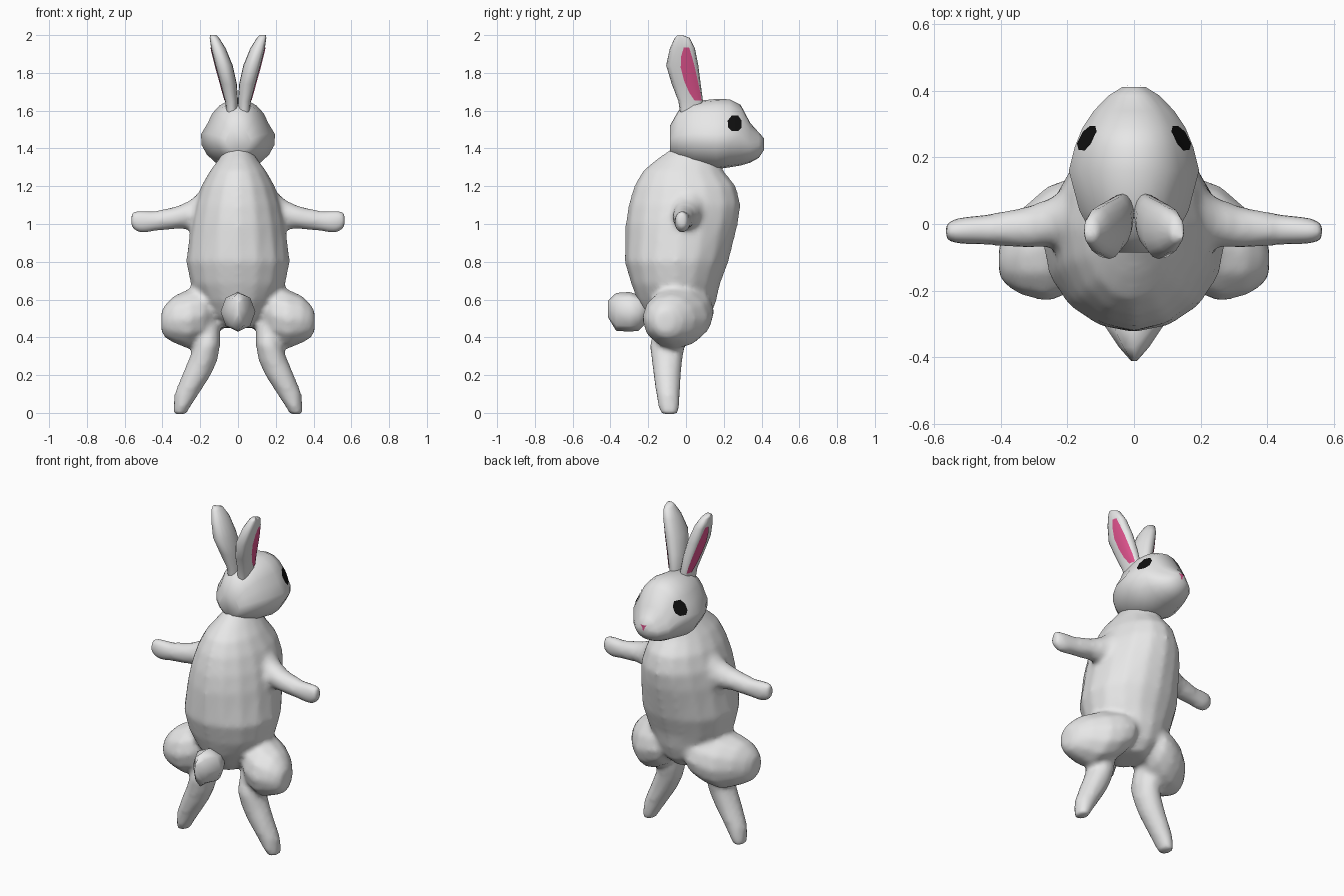
import bpy, bmesh, math
from mathutils import Vector
from mathutils.bvhtree import BVHTree

if "Cube" in bpy.data.objects:
    bpy.data.objects.remove(bpy.data.objects["Cube"])


def material(name, rgb):
    m = bpy.data.materials.new(name)
    m.diffuse_color = (*rgb, 1)
    m.use_nodes = True
    m.node_tree.nodes["Principled BSDF"].inputs["Base Color"].default_value = m.diffuse_color
    return m


FUR = material("light_grey_fur", (0.8, 0.8, 0.8))
PINK = material("pink", (0.77, 0.09, 0.28))
BLACK = material("black", (0.005, 0.005, 0.005))


def finish(bm, name, mat, mirror):
    me = bpy.data.meshes.new(name)
    bm.to_mesh(me)
    ob = bpy.data.objects.new(name, me)
    bpy.context.collection.objects.link(ob)
    me.materials.append(mat)
    if mirror:
        mod = ob.modifiers.new("mirror", "MIRROR")
        mod.use_mirror_merge = False
    bpy.context.view_layer.objects.active = ob
    ob.select_set(True)
    bpy.ops.object.shade_smooth_by_angle(angle=math.radians(75))
    ob.select_set(False)
    return ob


def round_shape(c, s):
    return c, s


def head_shape(c, s):
    """Wide cheeks below, narrower skull above."""
    t = min(max((s + 0.15) / 0.5, 0), 1)
    return c * (1 - 0.17 * t * t * (3 - 2 * t)), s


def ear_shape(c, s):
    """Flattened outer side."""
    return (c ** 0.55 if c > 1e-6 else c), s


def loft(name, axis, sections, n=12, mirror=False, shape=round_shape):
    """Rings (position, u centre, v centre, u radius, v radius) along an axis."""
    u, v = [i for i in range(3) if i != axis]
    bm = bmesh.new()
    rings = []
    for p, cu, cv, ru, rv in sections:
        ring = []
        for k in range(n):
            a = 2 * math.pi * k / n
            c, s = shape(math.cos(a), math.sin(a))
            co = [0, 0, 0]
            co[axis], co[u], co[v] = p, cu + ru * c, cv + rv * s
            ring.append(bm.verts.new(co))
        rings.append(ring)
    for a, b in zip(rings, rings[1:]):
        for k in range(n):
            j = (k + 1) % n
            bm.faces.new((a[k], a[j], b[j], b[k]))
    bm.faces.new(rings[0])
    bm.faces.new(rings[-1])
    bmesh.ops.recalc_face_normals(bm, faces=bm.faces)
    tree = BVHTree.FromBMesh(bm)
    ob = finish(bm, name, FUR, mirror)
    bm.free()
    return ob, tree


def plate(name, tree, axis, rows, mat, mirror, cols=4):
    """Thin patch of (z, start, end) rows laid onto a surface, seen along +x or +y."""
    bm = bmesh.new()
    grid = []
    direction = Vector((0, 0, 0))
    direction[axis] = -1
    for z, a, b in rows:
        line = []
        for k in range(cols + 1):
            start = Vector((0, 0, z))
            start[axis] = 1
            start[1 - axis] = a + (b - a) * k / cols
            hit, normal, _, _ = tree.ray_cast(start, direction)
            if hit is None:
                hit, normal, _, _ = tree.find_nearest(start)
            line.append(bm.verts.new(hit + normal * 0.004))
        grid.append(line)
    for a, b in zip(grid, grid[1:]):
        for k in range(cols):
            f = bm.faces.new((a[k], a[k + 1], b[k + 1], b[k]))
            f.normal_update()
            if f.normal[axis] < 0:
                f.normal_flip()
    finish(bm, name, mat, mirror)
    bm.free()


def span(p, u0, u1, v0, v1):
    return (p, (u0 + u1) / 2, (v0 + v1) / 2, (u1 - u0) / 2, (v1 - v0) / 2)


# Torso: (height, back, front, half width)
torso, _ = loft("torso", 2, [span(z, -w, w, b, f) for z, b, f, w in (
    (0.45, -0.15, 0.07, 0.07), (0.51, -0.21, 0.13, 0.14), (0.59, -0.255, 0.16, 0.20),
    (0.68, -0.29, 0.18, 0.25), (0.80, -0.325, 0.225, 0.275), (1.00, -0.32, 0.275, 0.25),
    (1.10, -0.305, 0.29, 0.23), (1.20, -0.275, 0.265, 0.195), (1.28, -0.23, 0.20, 0.15),
    (1.34, -0.16, 0.17, 0.105), (1.41, -0.06, 0.15, 0.06))], 16)

# Head, back to muzzle: (depth, bottom, top, half width)
_, head = loft("head", 1, [span(y, -w, w, b, t) for y, b, t, w in (
    (-0.085, 1.38, 1.52, 0.07), (-0.04, 1.34, 1.60, 0.125), (0.04, 1.31, 1.65, 0.17),
    (0.16, 1.29, 1.662, 0.203), (0.23, 1.30, 1.66, 0.185), (0.29, 1.31, 1.63, 0.16),
    (0.34, 1.325, 1.535, 0.125), (0.385, 1.35, 1.485, 0.08), (0.412, 1.39, 1.455, 0.035))],
    20, False, head_shape)

# Ears: (height, inner x, outer x, back, front)
_, ear = loft("ear", 2, [span(*s) for s in (
    (1.58, 0.0, 0.06, -0.03, 0.08), (1.65, 0.0, 0.068, -0.04, 0.09),
    (1.74, 0.006, 0.092, -0.075, 0.078), (1.84, 0.028, 0.12, -0.105, 0.065),
    (1.93, 0.065, 0.142, -0.085, 0.047), (1.985, 0.10, 0.15, -0.06, 0.02),
    (2.0, 0.115, 0.148, -0.045, -0.02))], 16, True, ear_shape)
plate("inner_ear", ear, 0, [(1.655, 0.045, 0.08), (1.70, 0.015, 0.073), (1.76, -0.01, 0.06),
                            (1.83, -0.028, 0.045), (1.89, -0.025, 0.03),
                            (1.935, -0.012, 0.015)], PINK, True)

# Eyes and nose
plate("eye", head, 0, [(1.49, 0.24, 0.275), (1.51, 0.222, 0.292), (1.545, 0.22, 0.292),
                       (1.572, 0.24, 0.275)], BLACK, True)
plate("nose", head, 1, [(1.415, -0.004, 0.004), (1.432, -0.007, 0.007),
                        (1.448, -0.018, 0.018)], PINK, False)

# Arms, shoulder to paw
arm, _ = loft("arm", 0, [(0.10, 0.03, 1.10, 0.12, 0.15), (0.19, 0.02, 1.075, 0.095, 0.11),
                         (0.25, 0.005, 1.05, 0.075, 0.08), (0.32, -0.01, 1.035, 0.064, 0.062),
                         (0.44, -0.017, 1.015, 0.048, 0.055), (0.51, -0.02, 1.012, 0.043, 0.062),
                         (0.55, -0.022, 1.018, 0.036, 0.056),
                         (0.566, -0.022, 1.02, 0.025, 0.038)], 10, True)

# Thighs, hip to outer side
thigh, _ = loft("thigh", 0, [(0.06, 0.03, 0.56, 0.09, 0.08), (0.11, 0.01, 0.54, 0.14, 0.13),
                             (0.18, -0.03, 0.52, 0.175, 0.16), (0.26, -0.06, 0.497, 0.175, 0.16),
                             (0.34, -0.085, 0.495, 0.13, 0.126),
                             (0.385, -0.10, 0.485, 0.085, 0.09),
                             (0.406, -0.11, 0.485, 0.045, 0.055)], 12, True)

# Lower legs, knee to toe
leg, _ = loft("lower_leg", 2, [(0.47, 0.155, -0.08, 0.06, 0.08), (0.36, 0.162, -0.10, 0.069, 0.097),
                               (0.28, 0.185, -0.10, 0.079, 0.084), (0.20, 0.22, -0.10, 0.078, 0.075),
                               (0.10, 0.272, -0.095, 0.066, 0.065),
                               (0.03, 0.298, -0.09, 0.045, 0.058),
                               (-0.008, 0.308, -0.087, 0.034, 0.046)], 10, True)

# Blend limbs and torso into one soft skin
for ob in (torso, arm, thigh, leg):
    ob.select_set(True)
bpy.context.view_layer.objects.active = torso
bpy.ops.object.convert(target="MESH")
bpy.ops.object.join()
body = bpy.context.view_layer.objects.active
body.name = "body"
remesh = body.modifiers.new("blend", "REMESH")
remesh.mode = "VOXEL"
remesh.voxel_size = 0.016
remesh.use_smooth_shade = True
smooth = body.modifiers.new("soften", "SMOOTH")
smooth.factor = 0.5
smooth.iterations = 7
body.select_set(False)

# Tail, root to tip
loft("tail", 1, [(-0.20, 0, 0.55, 0.05, 0.06), (-0.25, 0, 0.53, 0.08, 0.095),
                 (-0.30, 0, 0.535, 0.092, 0.105), (-0.37, 0, 0.535, 0.045, 0.10),
                 (-0.412, 0, 0.55, 0.008, 0.045)], 8)
